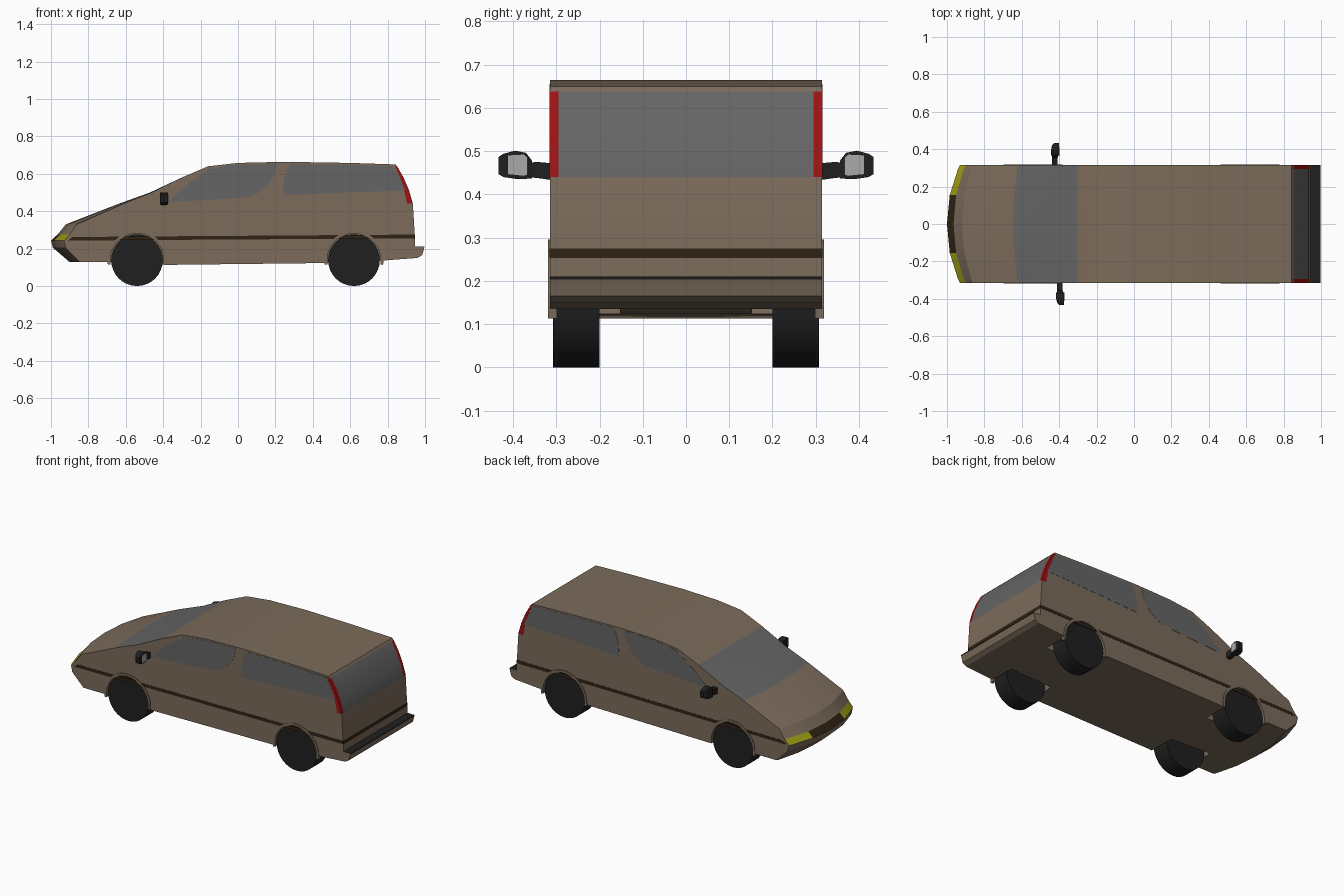
import bpy, bmesh, math
from mathutils import Matrix, Vector

if "Cube" in bpy.data.objects:
    bpy.data.objects.remove(bpy.data.objects["Cube"])


def material(name, rgb):
    m = bpy.data.materials.new(name)
    m.diffuse_color = (*rgb, 1)
    m.use_nodes = True
    m.node_tree.nodes["Principled BSDF"].inputs["Base Color"].default_value = m.diffuse_color
    return m


PAINT = material("brown_paint", (0.2, 0.148, 0.105))
GLASS = material("dark_glass", (0.13, 0.13, 0.13))
RED = material("red_lens", (0.35, 0.006, 0.006))
YELLOW = material("yellow_lens", (0.33, 0.33, 0.008))
TRIM = material("dark_brown_trim", (0.03, 0.016, 0.007))
BLACK = material("black_rubber", (0.014, 0.014, 0.014))
SILVER = material("mirror_glass", (0.4, 0.4, 0.4))


def finish(name, bm, mats, angle=None):
    bmesh.ops.recalc_face_normals(bm, faces=bm.faces[:])
    me = bpy.data.meshes.new(name)
    bm.to_mesh(me)
    bm.free()
    ob = bpy.data.objects.new(name, me)
    bpy.context.collection.objects.link(ob)
    for m in mats:
        me.materials.append(m)
    if angle:
        bpy.ops.object.select_all(action='DESELECT')
        ob.select_set(True)
        bpy.context.view_layer.objects.active = ob
        bpy.ops.object.shade_smooth_by_angle(angle=math.radians(angle))
    return ob


def prism(name, pts, y0, y1, mat, angle=None):
    """Extrude an x-z outline between two y positions."""
    bm = bmesh.new()
    a = [bm.verts.new((x, y0, z)) for x, z in pts]
    b = [bm.verts.new((x, y1, z)) for x, z in pts]
    n = len(pts)
    bm.faces.new(a)
    bm.faces.new(b[::-1])
    for i in range(n):
        bm.faces.new((a[i], a[(i + 1) % n], b[(i + 1) % n], b[i]))
    return finish(name, bm, [mat], angle)


def arc(cx, cz, r, a0, a1, n):
    return [(cx + r * math.cos(math.radians(a0 + (a1 - a0) * i / n)),
             cz + r * math.sin(math.radians(a0 + (a1 - a0) * i / n))) for i in range(n + 1)]


# body: centre-line profile swept across the width, nose swept back at the sides
PROFILE = [(-1.0, .243), (-.965, .275), (-.92, .33), (-.645, .437), (-.47, .50), (-.305, .578),
           (-.16, .64), (0, .658), (.25, .664), (.6, .658), (.842, .65),
           (.852, .638), (.885, .58), (.915, .51), (.935, .44), (.945, .275),
           (.946, .253), (.947, .21), (.997, .21), (.995, .203), (.985, .165),
           (.96, .15), (.76, .135), (.48, .123), (-.38, .113), (-.7, .128),
           (-.9, .128), (-.99, .205)]
COLUMNS = [(-.315, .07), (-.295, .059), (-.155, .015), (0, 0), (.155, .015), (.295, .059), (.315, .07)]
MATS = [PAINT, GLASS, RED, YELLOW, TRIM, BLACK]


def band_material(i, j):
    if i == 0:
        return 4 if j in (2, 3) else 3
    if i in (3, 4):
        return 1
    if 11 <= i <= 13:
        return 2 if j in (0, 5) else 1
    return {15: 4, 17: 5, 18: 5}.get(i, 0)


bm = bmesh.new()
rows = []
for y, sweep in COLUMNS:
    rows.append([bm.verts.new((x + sweep * max(0, (-.3 - x) / .7) ** 1.5, y, z)) for x, z in PROFILE])
n = len(PROFILE)
for j in range(len(rows) - 1):
    for i in range(n):
        k = (i + 1) % n
        f = bm.faces.new((rows[j][i], rows[j][k], rows[j + 1][k], rows[j + 1][i]))
        f.material_index = band_material(i, j)
bm.faces.new(rows[0])
bm.faces.new(rows[-1][::-1])
body = finish("body", bm, MATS, 20)

# side outlines
FRONT_WINDOW = [(-.375, .448), (-.27, .545), (-.15, .628), (-.05, .645), (.07, .652), (.21, .655),
                (.19, .585), (.15, .53), (.1, .493), (.05, .475), (-.05, .467)]
REAR_WINDOW = [(.24, .485), (.245, .56), (.262, .625), (.285, .653), (.6, .648), (.832, .64),
               (.865, .58), (.895, .51), (.65, .503)]
SIDE_LAMP = [(.838, .645), (.852, .638), (.885, .58), (.915, .51), (.935, .44),
             (.905, .44), (.89, .505), (.868, .575)]
STRIPE = [(-.91, .243), (.946, .255), (.946, .275), (-.885, .262)]


def mirror_part(name, loops, mat, origin, side):
    """Loft rectangles given as (y, x0, x1, z0, z1) outward from the door."""
    bm = bmesh.new()
    rings = []
    for y, x0, x1, z0, z1 in loops:
        rings.append([bm.verts.new((origin + x, side * y, z))
                      for x, z in ((x0, z0), (x1, z0), (x1, z1), (x0, z1))])
    for a, b in zip(rings, rings[1:]):
        for i in range(4):
            bm.faces.new((a[i], a[(i + 1) % 4], b[(i + 1) % 4], b[i]))
    bm.faces.new(rings[0])
    bm.faces.new(rings[-1][::-1])
    finish(name, bm, [mat])


for side, tag in ((-1, "right"), (1, "left")):
    # side glass, lamps and stripe
    for part, pts, mat in (("front_window", FRONT_WINDOW, GLASS), ("rear_window", REAR_WINDOW, GLASS),
                           ("tail_lamp_side", SIDE_LAMP, RED), ("side_stripe", STRIPE, TRIM)):
        prism(f"{part}_{tag}", pts, side * .312, side * .3162, mat)

    # wheels, wheel wells and arch flares
    for cx, end in ((-.54, "front"), (.62, "rear")):
        prism(f"wheel_{end}_{tag}", arc(cx, .138, .138, 0, 348.75, 31), side * .2, side * .308, BLACK, 30)
        cutter = prism(f"well_cutter_{end}_{tag}", arc(cx, .138, .145, 0, 348.75, 31),
                       side * .153, side * .4, PAINT)
        cutter.hide_render = True
        cutter.hide_viewport = True
        cut = body.modifiers.new("wheel_well", 'BOOLEAN')
        cut.operation = 'DIFFERENCE'
        cut.solver = 'EXACT'
        cut.object = cutter
        flare = arc(cx, .138, .158, -9, 189, 20) + arc(cx, .138, .143, 189, -9, 20)
        prism(f"arch_flare_{end}_{tag}", flare, side * .298, side * .319, PAINT)

    # door mirrors
    ox = -.395 if side < 0 else -.422
    mirror_part(f"mirror_arm_{tag}", [(.31, -.016, .012, .433, .472), (.345, -.016, .012, .438, .475),
                                      (.37, -.016, .012, .44, .472)], BLACK, ox, side)
    mirror_part(f"mirror_housing_{tag}", [(.356, -.012, .014, .437, .478), (.37, -.022, .02, .436, .496),
                                          (.395, -.022, .02, .436, .501), (.422, -.016, .022, .44, .494),
                                          (.434, -.004, .02, .447, .486)], BLACK, ox, side)
    mirror_part(f"mirror_glass_{tag}", [(.366, .01, .0225, .446, .484), (.375, .01, .0225, .443, .492),
                                        (.412, .01, .0235, .447, .49)], SILVER, ox, side)
